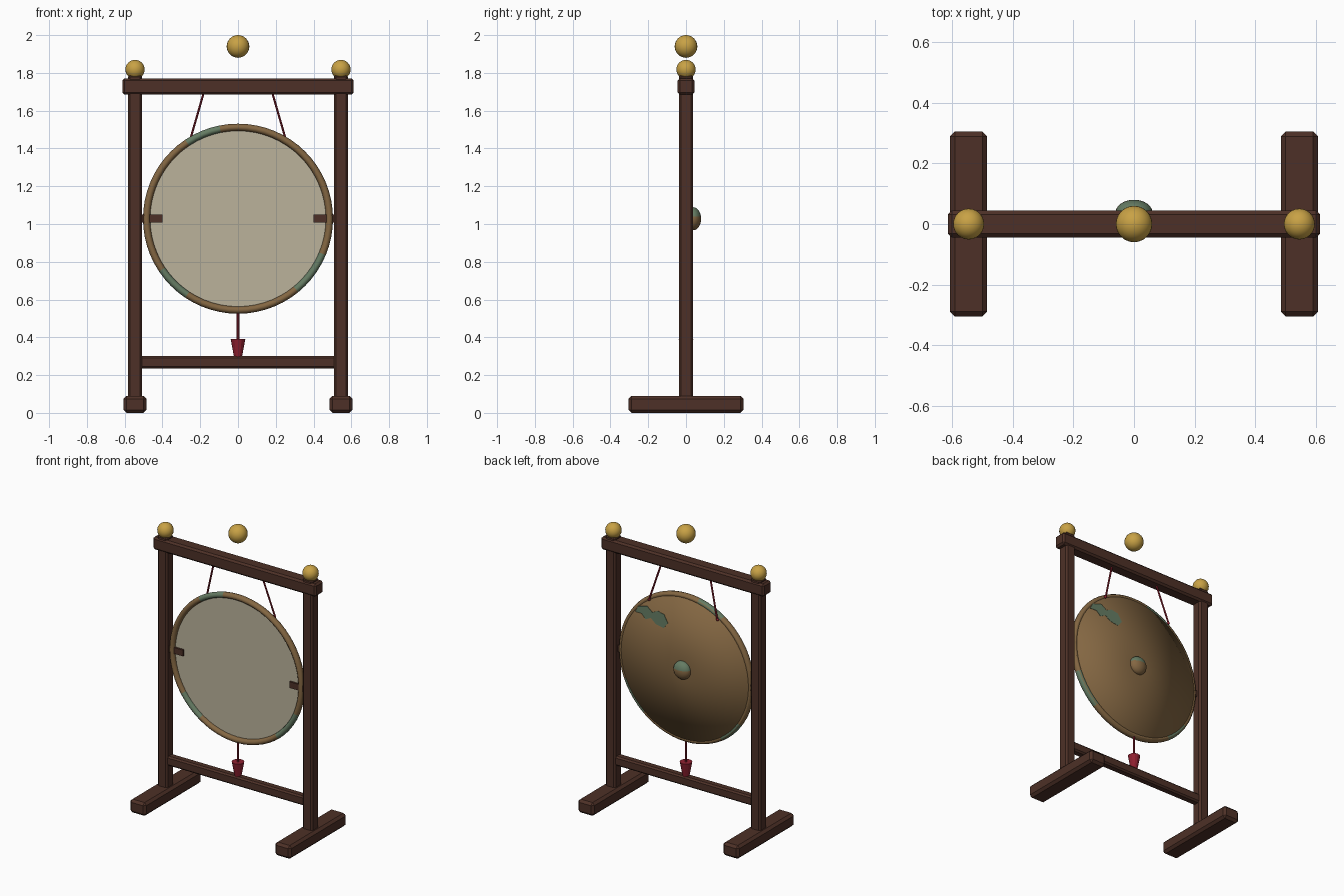
import bpy, bmesh, math
from mathutils import Vector

cube = bpy.data.objects.get("Cube")
if cube:
    bpy.data.objects.remove(cube, do_unlink=True)


def material(name, rgb):
    m = bpy.data.materials.new(name)
    m.use_nodes = True
    m.diffuse_color = (*rgb, 1)
    m.node_tree.nodes["Principled BSDF"].inputs["Base Color"].default_value = (*rgb, 1)
    return m


WOOD = material("dark wood", (0.075, 0.03, 0.02))
GOLD = material("gold", (0.58, 0.36, 0.06))
BRONZE = material("bronze", (0.23, 0.135, 0.055))
PATINA = material("green patina", (0.13, 0.2, 0.125))
RED = material("red cord", (0.28, 0.015, 0.03))
CREAM = material("cream skin", (0.5, 0.45, 0.33))

GONG_Z = 1.028


def finish(name, bm, mats, smooth=False):
    bmesh.ops.recalc_face_normals(bm, faces=bm.faces)
    mesh = bpy.data.meshes.new(name)
    bm.to_mesh(mesh)
    bm.free()
    for m in mats:
        mesh.materials.append(m)
    ob = bpy.data.objects.new(name, mesh)
    bpy.context.scene.collection.objects.link(ob)
    if smooth:
        for p in mesh.polygons:
            p.use_smooth = True
    return ob


def box(name, centre, size, bevel=0.012):
    bm = bmesh.new()
    bmesh.ops.create_cube(bm, size=1)
    bmesh.ops.scale(bm, vec=size, verts=bm.verts)
    bmesh.ops.translate(bm, vec=centre, verts=bm.verts)
    if bevel:
        bmesh.ops.bevel(bm, geom=bm.edges[:], offset=bevel, segments=1, affect='EDGES')
    return finish(name, bm, [WOOD])


def ball(name, centre, radii, mats):
    bm = bmesh.new()
    bmesh.ops.create_uvsphere(bm, u_segments=24, v_segments=16, radius=1)
    bmesh.ops.scale(bm, vec=radii, verts=bm.verts)
    bmesh.ops.translate(bm, vec=centre, verts=bm.verts)
    return finish(name, bm, mats, True)


def rod(name, a, b, r1, r2, mat, sides=12):
    a, b = Vector(a), Vector(b)
    bm = bmesh.new()
    bmesh.ops.create_cone(bm, cap_ends=True, segments=sides, radius1=r1, radius2=r2,
                          depth=(b - a).length)
    turn = (b - a).to_track_quat('Z', 'Y').to_matrix()
    bmesh.ops.rotate(bm, matrix=turn, verts=bm.verts)
    bmesh.ops.translate(bm, vec=(a + b) / 2, verts=bm.verts)
    return finish(name, bm, [mat])


def revolve(name, profile, mats, steps=64, closed=False):
    """Spin (radius, y) points round the gong axis."""
    bm = bmesh.new()
    rings = []
    for r, y in profile:
        angles = [math.tau * i / steps for i in range(steps)]
        rings.append([bm.verts.new((r * math.cos(t), y, GONG_Z + r * math.sin(t))) for t in angles])
    pairs = list(zip(rings, rings[1:]))
    if closed:
        pairs.append((rings[-1], rings[0]))
    for p, q in pairs:
        for i in range(steps):
            j = (i + 1) % steps
            bm.faces.new((p[i], p[j], q[j], q[i]))
    if not closed:
        bm.faces.new(rings[-1])
    return finish(name, bm, mats, True)


# Frame: each side has a foot, post, finial, gong peg and hanging cord
for side, s in (("right", -1), ("left", 1)):
    x = s * 0.545
    box(side + "_foot", (x, 0, 0.045), (0.122, 0.61, 0.09), 0.016)
    box(side + "_post", (x, 0, 0.93), (0.075, 0.075, 1.72))
    ball(side + "_finial", (x, 0, 1.818), (0.051,) * 3, [GOLD])
    box(side + "_gong_peg", (s * 0.46, -0.005, GONG_Z), (0.12, 0.03, 0.042), 0)
    rod(side + "_hanging_cord", (s * 0.18, 0, 1.7), (s * 0.255, 0.03, 1.44), 0.006, 0.006, RED, 8)
    ball(side + "_cord_knot", (s * 0.257, 0.028, 1.435), (0.009,) * 3, [RED])
box("top_beam", (0, 0, 1.728), (1.225, 0.088, 0.086))
box("lower_crossbar", (0, 0, 0.268), (1.04, 0.055, 0.064), 0.01)
ball("centre_ball", (0, 0, 1.94), (0.06,) * 3, [GOLD])

# Gong: shallow domed back, flat front skin
revolve("gong_dome", [(0.494, -0.005), (0.494, 0.012), (0.06, 0.036)], [BRONZE])
skin = rod("gong_front_skin", (0, -0.004, GONG_Z), (0, -0.007, GONG_Z), 0.48, 0.48, CREAM, 64)

# Rounded rim with weathered arcs
section = [math.tau * i / 10 for i in range(10)]
rim = revolve("gong_rim", [(0.484 + 0.019 * math.cos(t), -0.008 + 0.022 * math.sin(t))
                           for t in section], [BRONZE, PATINA], closed=True)
for p in rim.data.polygons:
    angle = math.degrees(math.atan2(p.center.z - GONG_Z, p.center.x)) % 360
    if any(lo < angle < hi for lo, hi in ((103, 125), (212, 238), (310, 340))):
        p.material_index = 1

# Central boss, weathered on its upper half
boss = ball("gong_boss", (0, 0.038, GONG_Z), (0.061, 0.042, 0.061), [BRONZE, PATINA])
for p in boss.data.polygons:
    if p.center.z > GONG_Z + 0.008:
        p.material_index = 1

# Ragged patina patch lying on the back of the dome
outline = [(0.37, 0.29), (0.35, 0.33), (0.28, 0.35), (0.24, 0.32), (0.2, 0.34), (0.15, 0.33),
           (0.12, 0.28), (0.15, 0.24), (0.21, 0.25), (0.25, 0.28), (0.29, 0.26), (0.32, 0.29)]
bm = bmesh.new()
patch = []
for x, z in outline:
    r = math.hypot(x, z)
    patch.append(bm.verts.new((x, 0.0415 - 0.0553 * r, GONG_Z + z)))
face = bm.faces.new(patch)
solid = bmesh.ops.extrude_face_region(bm, geom=[face])
new_verts = [v for v in solid["geom"] if isinstance(v, bmesh.types.BMVert)]
bmesh.ops.translate(bm, vec=(0, -0.006, 0), verts=new_verts)
finish("dome_patina_patch", bm, [PATINA])

# Tassel below the gong
rod("tassel_cord", (0, 0, 0.53), (0, 0, 0.38), 0.007, 0.007, RED, 8)
rod("tassel", (0, 0, 0.29), (0, 0, 0.392), 0.02, 0.039, RED)
